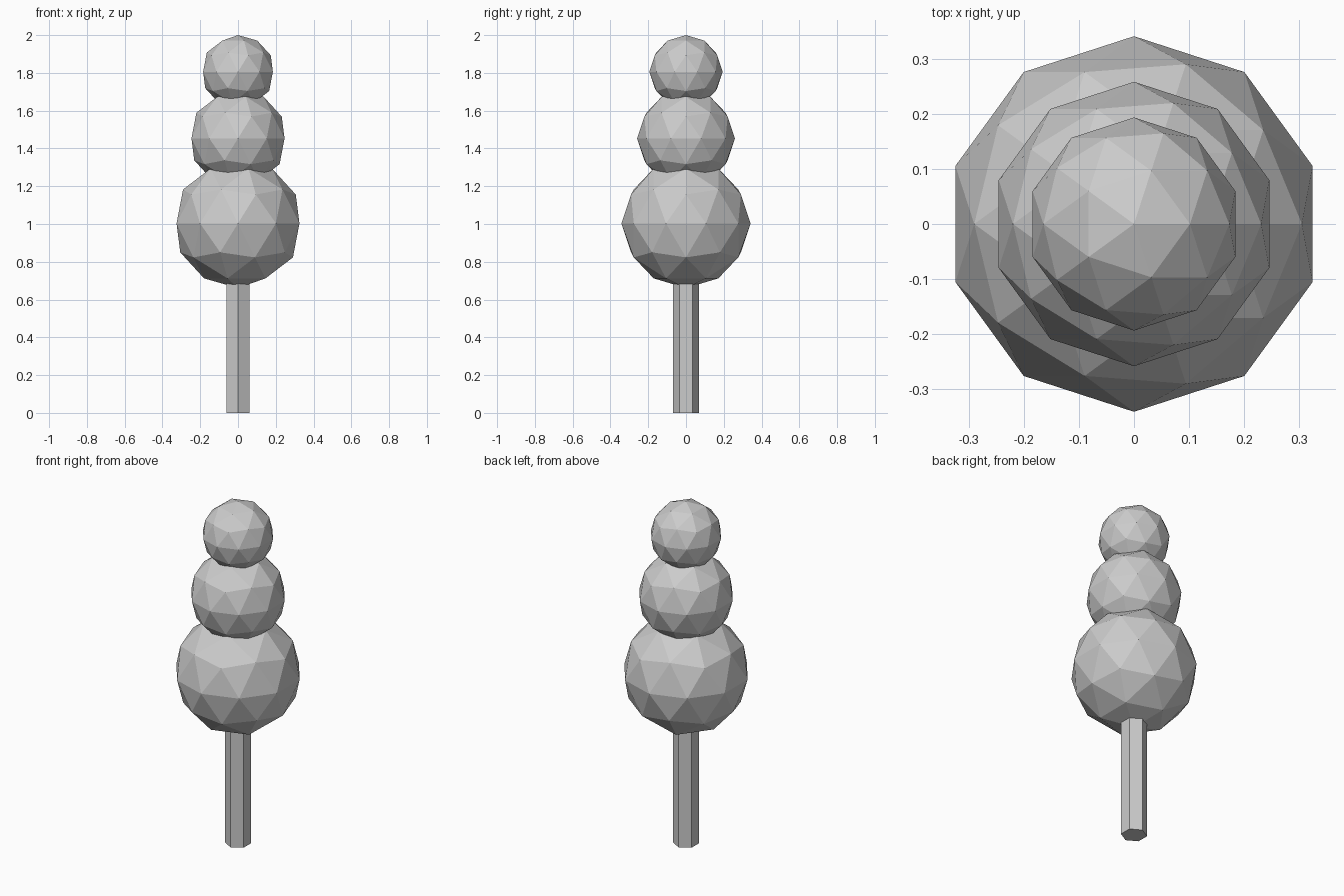
import bpy

cube = bpy.data.objects.get("Cube")
if cube:
    bpy.data.objects.remove(cube, do_unlink=True)

# One plain grey for the whole tree
grey = bpy.data.materials.new("light_grey")
grey.use_nodes = True
colour = (0.6, 0.6, 0.6, 1.0)
grey.diffuse_color = colour
grey.node_tree.nodes["Principled BSDF"].inputs["Base Color"].default_value = colour


def finish(name):
    obj = bpy.context.object
    obj.name = name
    obj.data.name = name
    obj.data.materials.append(grey)
    bpy.ops.object.shade_flat()


# Hexagonal trunk, its top buried in the lowest ball
trunk_height = 0.75
bpy.ops.mesh.primitive_cylinder_add(vertices=6, radius=0.07, depth=trunk_height,
                                    location=(0, 0, trunk_height / 2))
finish("trunk")

# Three faceted foliage balls: name, radius, centre height
for name, radius, height in (("lower_foliage", 0.342, 1.003),
                             ("middle_foliage", 0.259, 1.453),
                             ("top_foliage", 0.194, 1.806)):
    bpy.ops.mesh.primitive_ico_sphere_add(subdivisions=2, radius=radius,
                                          location=(0, 0, height))
    finish(name)
